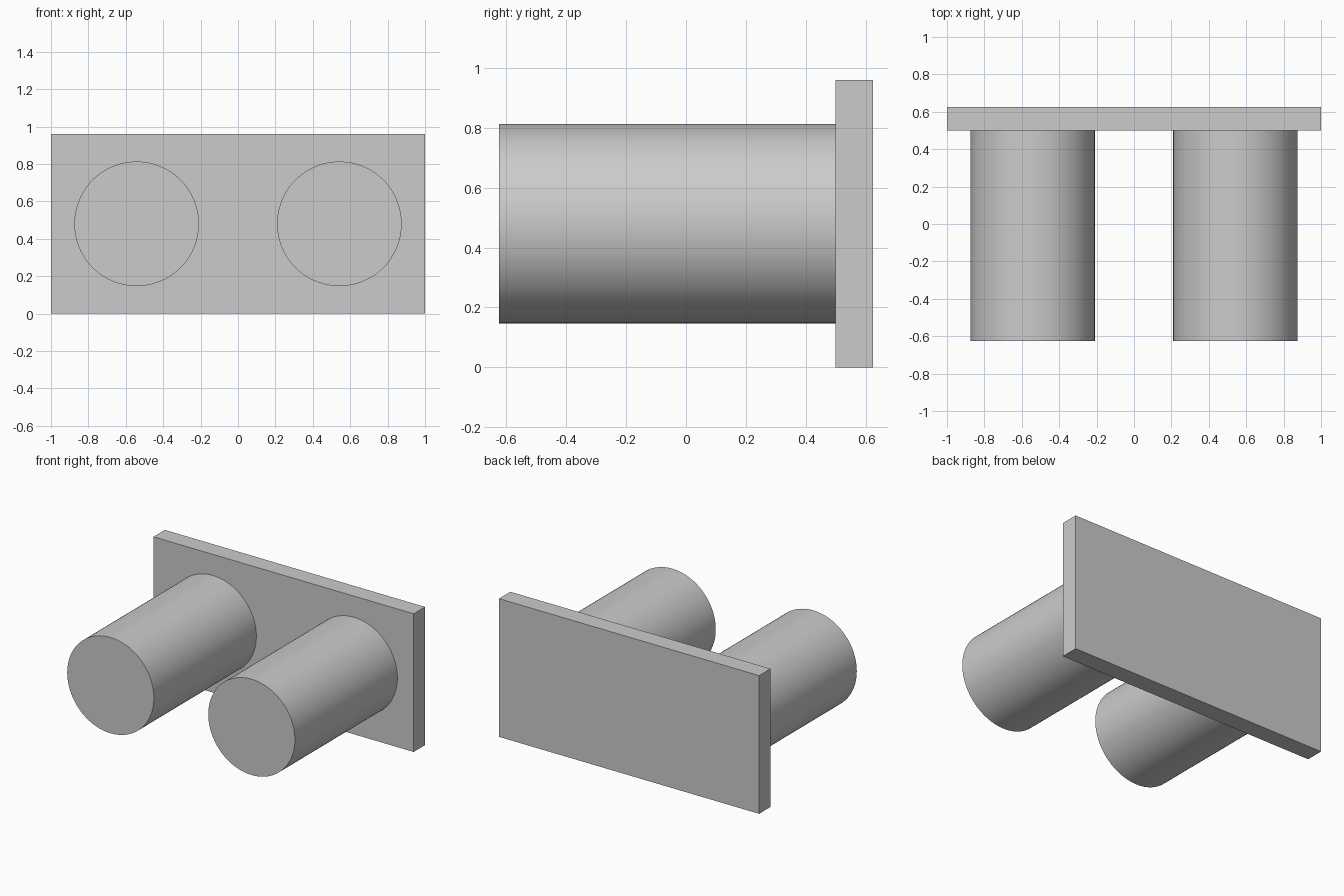
import bpy
import math

cube = bpy.data.objects.get("Cube")
if cube:
    bpy.data.objects.remove(cube, do_unlink=True)

# Single flat grey
grey = bpy.data.materials.new("light grey")
grey.use_nodes = True
colour = (0.6, 0.6, 0.6, 1)
grey.diffuse_color = colour
grey.node_tree.nodes["Principled BSDF"].inputs["Base Color"].default_value = colour

FRONT, PLATE_FRONT, BACK = -0.625, 0.5, 0.625
HEIGHT = 0.96

# Upright back plate
bpy.ops.mesh.primitive_cube_add(size=1, location=(0, (PLATE_FRONT + BACK) / 2, HEIGHT / 2))
plate = bpy.context.object
plate.name = "back_plate"
plate.scale = (2, BACK - PLATE_FRONT, HEIGHT)
bpy.ops.object.transform_apply(location=False, rotation=False, scale=True)
plate.data.materials.append(grey)

# Two round pegs standing out from the plate
for name, side in (("left_peg", 1), ("right_peg", -1)):
    bpy.ops.mesh.primitive_cylinder_add(
        vertices=96, radius=0.333, depth=PLATE_FRONT - FRONT,
        location=(side * 0.542, (FRONT + PLATE_FRONT) / 2, HEIGHT / 2),
        rotation=(math.pi / 2, 0, 0))
    peg = bpy.context.object
    peg.name = name
    peg.data.materials.append(grey)
    bpy.ops.object.shade_smooth_by_angle(angle=math.radians(30))
